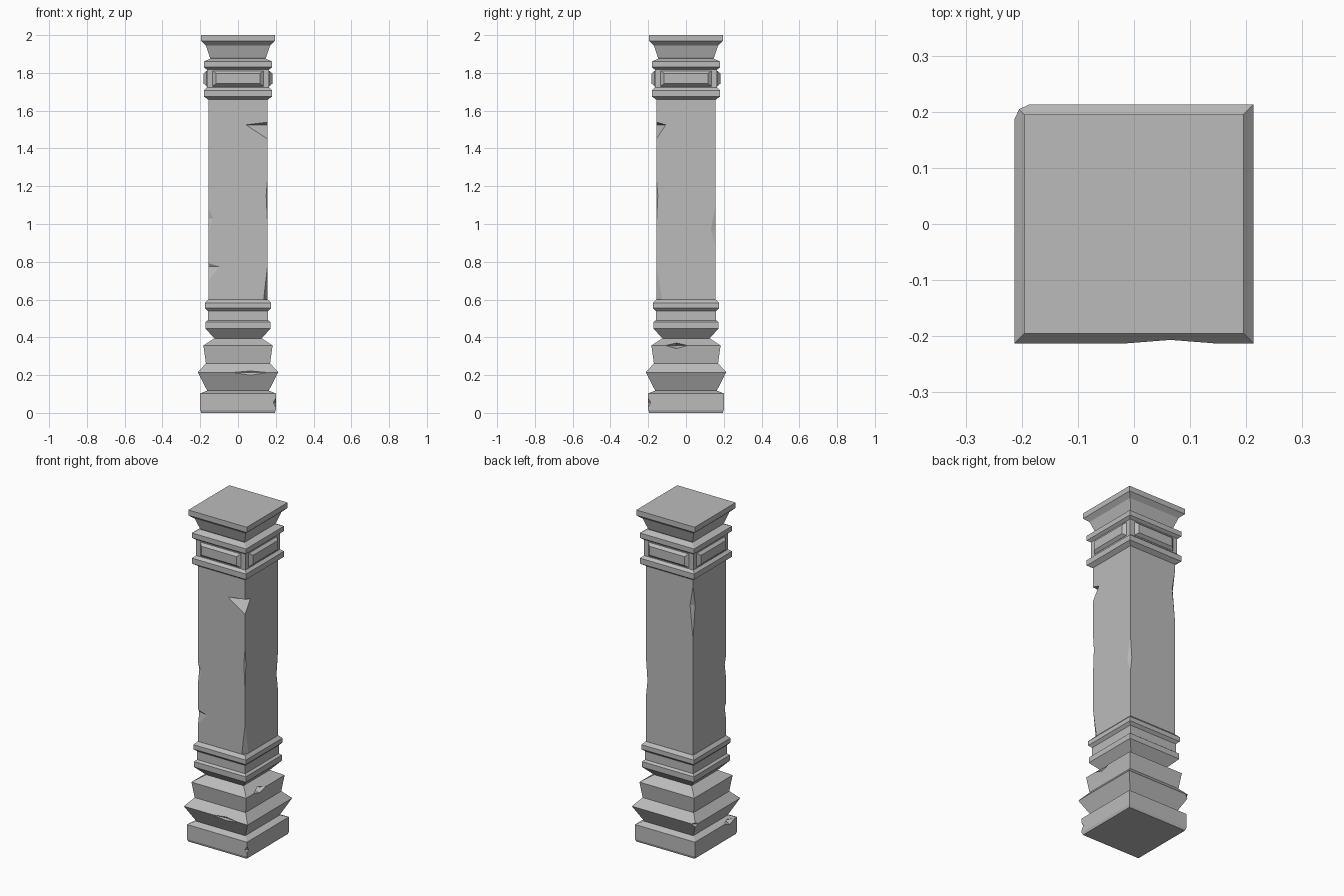
import bpy, bmesh
from math import pi
from mathutils import Matrix, Vector

cube = bpy.data.objects.get("Cube")
if cube:
    bpy.data.objects.remove(cube, do_unlink=True)

stone = bpy.data.materials.new("grey_stone")
stone.use_nodes = True
GREY = (0.5, 0.5, 0.5, 1)
stone.diffuse_color = GREY
stone.node_tree.nodes["Principled BSDF"].inputs["Base Color"].default_value = GREY


def finish(bm, name):
    bmesh.ops.recalc_face_normals(bm, faces=bm.faces[:])
    mesh = bpy.data.meshes.new(name)
    bm.to_mesh(mesh)
    bm.free()
    mesh.materials.append(stone)
    obj = bpy.data.objects.new(name, mesh)
    bpy.context.collection.objects.link(obj)
    return obj


def square_stack(name, profile):
    """Square moulding from (half width, height) points, bottom to top."""
    bm = bmesh.new()
    rings = [[bm.verts.new((sx * r, sy * r, z))
              for sx, sy in ((-1, -1), (1, -1), (1, 1), (-1, 1))]
             for r, z in profile]
    for low, high in zip(rings, rings[1:]):
        for i in range(4):
            j = (i + 1) % 4
            bm.faces.new((low[i], low[j], high[j], high[i]))
    bm.faces.new(rings[0][::-1])
    bm.faces.new(rings[-1])
    return finish(bm, name)


def chip(target, centre, rx, ry, up, down):
    """Break a notch out of an edge with a lopsided eight-sided cutter."""
    bm = bmesh.new()
    c = Vector(centre)
    for offset in ((rx, 0, 0), (-rx, 0, 0), (0, ry, 0), (0, -ry, 0),
                   (0, 0, up), (0, 0, -down)):
        bm.verts.new(c + Vector(offset))
    bmesh.ops.convex_hull(bm, input=bm.verts[:])
    cutter = finish(bm, "chip_cutter")
    cutter.hide_render = True
    mod = target.modifiers.new("chip", 'BOOLEAN')
    mod.operation = 'DIFFERENCE'
    mod.solver = 'EXACT'
    mod.object = cutter
    bpy.context.view_layer.objects.active = target
    bpy.ops.object.modifier_apply(modifier=mod.name)
    bpy.data.objects.remove(cutter, do_unlink=True)


# Base
plinth = square_stack("plinth", [(.195, 0), (.2, .015), (.2, .103), (.163, .118)])
flare = square_stack("flared_base", [(.163, .118), (.213, .215), (.17, .262)])
collar = square_stack("base_collar", [(.17, .262), (.183, .357), (.125, .395)])
square_stack("base_moulding", [(.125, .395), (.173, .447), (.173, .48), (.16, .49),
                               (.16, .54), (.175, .555), (.175, .582), (.158, .6)])

# Shaft
S = .157
shaft = square_stack("shaft", [(S, .6), (S, 1.66)])

# Capital
square_stack("lower_capital_band", [(S, 1.658), (.181, 1.675), (.181, 1.708), (.165, 1.722)])
square_stack("capital_block", [(.165, 1.722), (.165, 1.818)])
square_stack("upper_capital_band", [(.165, 1.818), (.181, 1.83), (.181, 1.86), (.145, 1.876)])
square_stack("capital_top", [(.145, 1.876), (.15, 1.885), (.17, 1.945),
                             (.195, 1.968), (.195, 2)])

# Raised bevelled panel on each side of the capital block
for i, side in enumerate(("front", "left", "back", "right")):
    bm = bmesh.new()
    for w, h, y in ((.135, .041, -.16), (.135, .041, -.166), (.116, .027, -.182)):
        for sx in (-1, 1):
            for sz in (-1, 1):
                bm.verts.new((sx * w, y, 1.77 + sz * h))
    bmesh.ops.convex_hull(bm, input=bm.verts[:])
    bmesh.ops.dissolve_limit(bm, angle_limit=.01, verts=bm.verts[:], edges=bm.edges[:])
    bm.transform(Matrix.Rotation(i * pi / 2, 4, 'Z'))
    finish(bm, side + "_panel")

# Weathered chips along the shaft corners
for sx, sy, z, rx, ry, up, down in (
        (1, -1, 1.525, .115, .05, .014, .075),
        (-1, -1, 1.03, .026, .012, .05, .08),
        (-1, -1, .775, .06, .012, .018, .075),
        (1, -1, .595, .022, .032, .19, .02),
        (1, -1, 1.15, .008, .008, .1, .17),
        (1, 1, .965, .01, .026, .14, .09),
        (-1, 1, 1.5, .02, .02, .12, .2)):
    chip(shaft, (sx * S, sy * S, z), rx, ry, up, down)

# Chips in the base
chip(flare, (.065, -.214, .213), .1, .015, .018, .035)
chip(flare, (-.214, .214, .213), .03, .03, .03, .05)
chip(collar, (.184, -.05, .357), .05, .06, .022, .018)
chip(plinth, (.2, -.2, .055), .014, .014, .022, .025)
chip(plinth, (-.2, -.13, .103), .03, .05, .02, .02)
